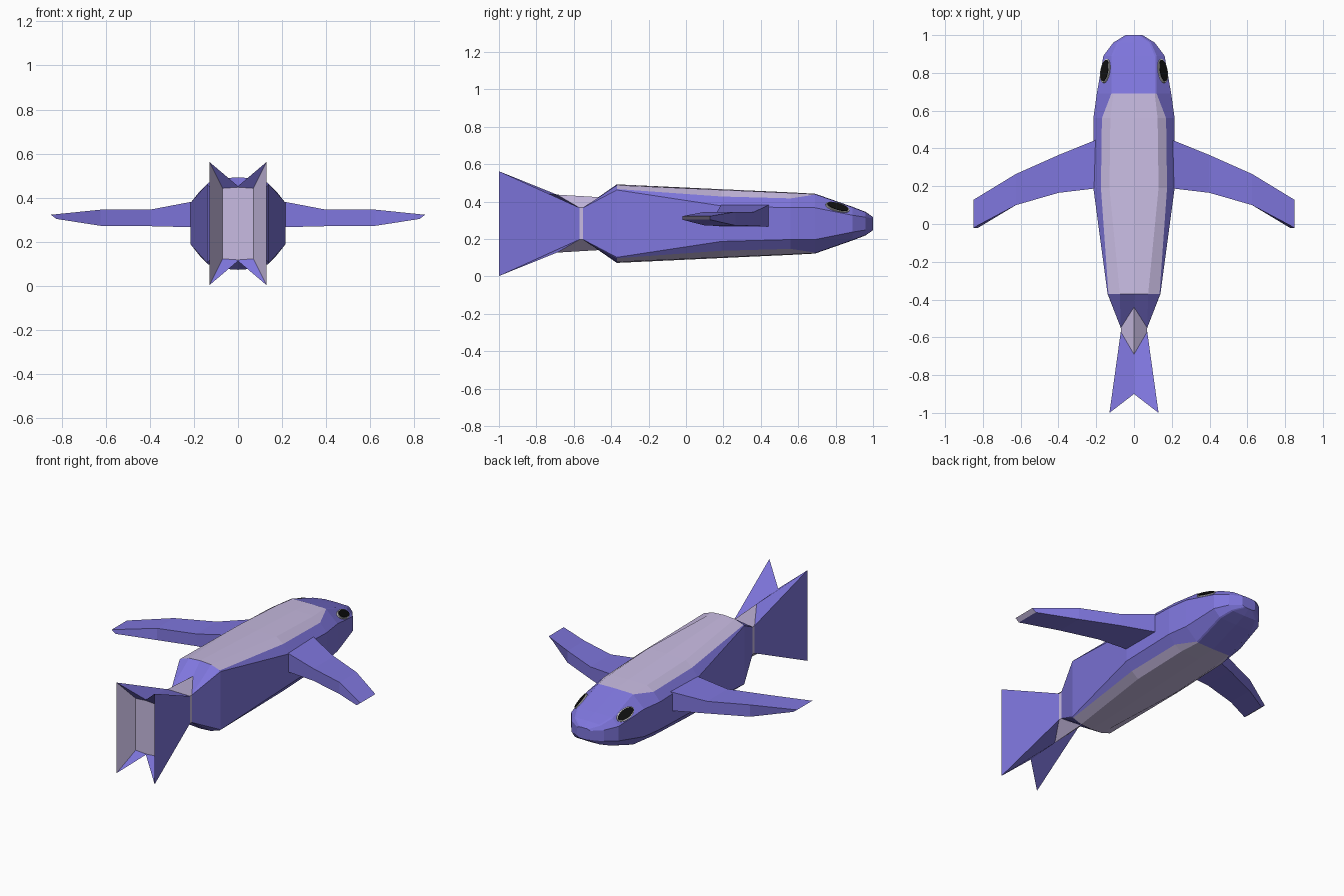
import bpy, bmesh, math
from mathutils import Vector, Matrix

if "Cube" in bpy.data.objects:
    bpy.data.objects.remove(bpy.data.objects["Cube"])

ZC = 0.282  # height of the body axis


def material(name, rgb):
    m = bpy.data.materials.new(name)
    m.diffuse_color = (*rgb, 1)
    m.use_nodes = True
    m.node_tree.nodes["Principled BSDF"].inputs["Base Color"].default_value = m.diffuse_color
    return m


PURPLE = material("purple", (0.21, 0.18, 0.72))
LIGHT = material("pale_lilac", (0.58, 0.50, 0.76))
BLACK = material("black", (0.005, 0.005, 0.005))
WHITE = material("white", (0.9, 0.9, 0.9))


def loft(name, rings, mats, pick):
    """Skin a list of rings; pick(segment, side) chooses the material slot."""
    bm = bmesh.new()
    cache = {}

    def vert(p):
        key = tuple(round(c, 4) for c in p)
        if key not in cache:
            cache[key] = bm.verts.new(key)
        return cache[key]

    def face(pts, slot):
        vs = list(dict.fromkeys(vert(p) for p in pts))
        if len(vs) > 2 and not bm.faces.get(vs):
            bm.faces.new(vs).material_index = slot

    n = len(rings[0])
    for s, (a, b) in enumerate(zip(rings, rings[1:])):
        for k in range(n):
            j = (k + 1) % n
            face((a[k], a[j], b[j], b[k]), pick(s, k))
    face(rings[0], pick(-1, 0))
    face(rings[-1], pick(len(rings), 0))
    bmesh.ops.recalc_face_normals(bm, faces=bm.faces)
    me = bpy.data.meshes.new(name)
    bm.to_mesh(me)
    bm.free()
    for m in mats:
        me.materials.append(m)
    ob = bpy.data.objects.new(name, me)
    bpy.context.collection.objects.link(ob)
    return ob


def ring(centre, *side):
    """Quarter profile (x, y, height off axis) mirrored up/down and left/right."""
    top = [(0, *centre)] + list(side)
    half = top + [(x, y, -h) for x, y, h in reversed(top)]
    full = half + [(-x, y, h) for x, y, h in reversed(half[1:-1])]
    return [(x, y, ZC + h) for x, y, h in full]


def pinched(centre, corner):
    return ring(centre, corner, corner, corner)


# Body with tail: hollow tail end, tail rim, narrow waist, then trunk and head
rings = [
    pinched((-0.90, 0.165), (0.07, -0.90, 0.16)),
    pinched((-0.90, 0.170), (0.13, -1.00, 0.28)),
    pinched((-0.69, 0.155), (0.07, -0.57, 0.085)),
    pinched((-0.44, 0.140), (0.07, -0.55, 0.085)),
]
trunk = [  # y, top height, then (x, height) for crown, stripe edge, flank
    (-0.37, 0.210, (0.075, 0.205), (0.135, 0.185), (0.14, 0.18)),
    (0.19, 0.184, (0.13, 0.180), (0.175, 0.145), (0.215, 0.095)),
    (0.56, 0.167, (0.125, 0.164), (0.17, 0.135), (0.215, 0.085)),
    (0.69, 0.160, (0.11, 0.158), (0.12, 0.155), (0.197, 0.085)),
    (0.89, 0.090, (0.11, 0.088), (0.12, 0.084), (0.162, 0.045)),
    (0.96, 0.063, (0.08, 0.061), (0.09, 0.058), (0.11, 0.034)),
    (1.00, 0.035, (0.02, 0.035), (0.03, 0.034), (0.045, 0.028)),
]
for y, h0, *side in trunk:
    rings.append(ring((y, h0), *[(x, y, h) for x, h in side]))

STRIPE = {0, 1, 5, 6, 7, 8, 12, 13}


def body_colour(s, k):
    if s in (-1, 2):
        return 1
    if s == 0:
        return int(k in (3, 10))
    return int(4 <= s <= 6 and k in STRIPE)


loft("body", rings, (PURPLE, LIGHT), body_colour)

# Side fins: x top, x bottom, back y, front y, low z, high z
fin = [
    (0.19, 0.19, 0.19, 0.45, 0.265, 0.385),
    (0.40, 0.40, 0.165, 0.365, 0.27, 0.345),
    (0.625, 0.625, 0.10, 0.265, 0.272, 0.345),
    (0.85, 0.825, -0.02, 0.128, 0.303, 0.322),
]
for side, label in ((1, "right"), (-1, "left")):
    fr = [[(side * xt, y0, z1), (side * xt, y1, z1),
           (side * xb, y1, z0), (side * xb, y0, z0)]
          for xt, xb, y0, y1, z0, z1 in fin]
    loft(label + "_fin", fr, (PURPLE, LIGHT), lambda s, k: int(s == len(fin)))

    # Eye: black oval on a slightly larger white one, lying on the head bevel
    along = Vector((side * -0.03, 0.2, -0.055)).normalized()
    across = Vector((side * 0.06, 0, -0.055))
    across = (across - along * across.dot(along)).normalized()
    out = across.cross(along) * side
    if out.z < 0:
        out = -out
    centre = Vector((side * 0.151, 0.81, ZC + 0.086))
    for part, mat, grow, lift in (("eye_rim", WHITE, 0.006, 0.006),
                                  ("eye", BLACK, 0, 0.009)):
        discs = []
        for d in (-0.006, lift):
            c = centre + out * d
            discs.append([tuple(c + along * (0.06 + grow) * math.cos(t)
                                + across * (0.026 + grow) * math.sin(t))
                          for t in (math.tau * i / 20 for i in range(20))])
        loft(f"{label}_{part}", discs, (mat,), lambda s, k: 0)
